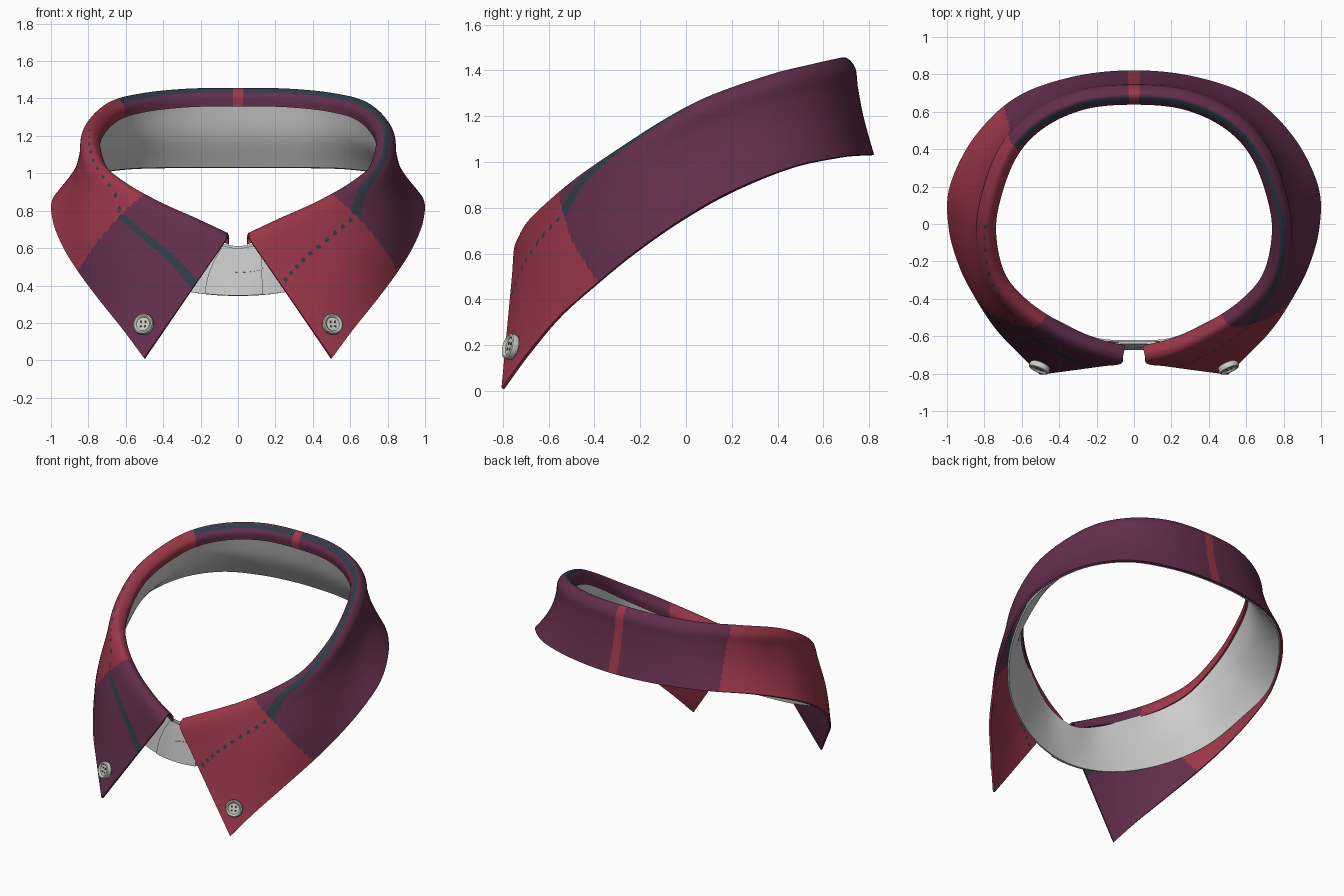
import bpy, bmesh, math
from mathutils import Vector as V

if "Cube" in bpy.data.objects:
    bpy.data.objects.remove(bpy.data.objects["Cube"])


def mat(name, r, g, b):
    m = bpy.data.materials.new(name)
    lin = [((c / 255 + 0.055) / 1.055) ** 2.4 for c in (r, g, b)]
    m.diffuse_color = (*lin, 1)
    m.use_nodes = True
    m.node_tree.nodes["Principled BSDF"].inputs["Base Color"].default_value = m.diffuse_color
    return m


PURPLE, RED = mat("plum", 99, 46, 76), mat("brick_red", 155, 55, 72)
TEAL = mat("dark_teal", 46, 60, 72)
GREY, BUTTON = mat("lining_grey", 205, 205, 205), mat("button_ivory", 205, 205, 200)
DARK = mat("dark_grey", 60, 60, 60)


# Smooth curve through points, ghosts g0 / g1 continue it past both ends
def spline(pts, t, g0=None, g1=None):
    n = len(pts) - 1
    i = min(int(t), n - 1)
    f = t - i
    b, c = pts[i], pts[i + 1]
    a = pts[i - 1] if i > 0 else (g0 if g0 is not None else b * 2 - c)
    d = pts[i + 2] if i + 2 <= n else (g1 if g1 is not None else c * 2 - b)
    return 0.5 * (2 * b + (c - a) * f + (2 * a - 5 * b + 4 * c - d) * f * f
                  + (3 * b - a - 3 * c + d) * f ** 3)


def flip(p):
    return V((-p.x, p.y, p.z))


# Surface over cross-sections; signed u mirrors left and right
def surface(sections, u, v, closed=False):
    row = [spline(s, v) for s in sections]
    p = spline(row, abs(u), flip(row[1]), flip(row[-2]) if closed else None)
    return flip(p) if u < 0 else p


def grid(name, nu, nv, point, mats, pick=None, thick=0.014):
    bm = bmesh.new()
    vs = [[bm.verts.new(point(i / nu, j / nv)) for j in range(nv + 1)] for i in range(nu + 1)]
    for i in range(nu):
        for j in range(nv):
            f = bm.faces.new((vs[i][j], vs[i][j + 1], vs[i + 1][j + 1], vs[i + 1][j]))
            if pick:
                f.material_index = pick((i + 0.5) / nu, (j + 0.5) / nv)
    bmesh.ops.remove_doubles(bm, verts=bm.verts, dist=1e-5)
    ob = finish(name, bm, mats)
    mod = ob.modifiers.new("cloth", 'SOLIDIFY')
    mod.thickness, mod.offset = thick, 0
    bpy.ops.object.modifier_apply(modifier=mod.name)
    bpy.ops.object.shade_smooth_by_angle(angle=math.radians(40))
    return ob


def finish(name, bm, mats):
    bmesh.ops.recalc_face_normals(bm, faces=bm.faces)
    me = bpy.data.meshes.new(name)
    bm.to_mesh(me)
    bm.free()
    for m in mats:
        me.materials.append(m)
    ob = bpy.data.objects.new(name, me)
    bpy.context.collection.objects.link(ob)
    bpy.ops.object.select_all(action='DESELECT')
    ob.select_set(True)
    bpy.context.view_layer.objects.active = ob
    return ob


# Half outlines from centre back to front: fold crest, leaf edge, stand front edge
crest = [V(p) for p in ((0, .69, 1.45), (.28, .662, 1.445), (.52, .55, 1.42), (.68, .37, 1.375),
                        (.775, .1, 1.28), (.785, -.1, 1.175), (.73, -.3, 1.045), (.6, -.45, .94),
                        (.42, -.57, .84), (.22, -.66, .75), (.06, -.70, .675))]
edge = [V(p) for p in ((0, .815, 1.03), (.33, .78, 1.03), (.63, .67, 1.02), (.85, .46, .975),
                       (.98, .2, .87), (.985, -.02, .745), (.93, -.22, .605), (.85, -.38, .475),
                       (.74, -.55, .325), (.61, -.69, .16), (.5, -.8, .01))]
low_front = [V(p) for p in ((.93, -.05, .75), (.83, -.26, .61), (.66, -.44, .50),
                            (.44, -.565, .41), (.22, -.635, .36), (0, -.66, .345))]
flare = (.01, .01, .02, .035, .05, .03, 0, -.03, -.03, -.015, 0)

leaf, stand = [], []
for i, (c, b) in enumerate(zip(crest, edge)):
    t = crest[min(i + 1, 10)] - (crest[i - 1] if i else flip(crest[1]))
    n = V((-t.y, t.x, 0)).normalized()
    up = V((0, 0, 1))
    o = c + n * .042 - up * .04
    drop = .092 if i < 8 else (.085, .07, .055)[i - 8]
    sec = [c - n * .042 - up * drop, c - n * .042 - up * drop * .42, c, o]
    for k in (.22, .5, .75, 1):
        sec.append(o.lerp(b, k) - n * flare[i] * math.sin(math.pi * k))
    leaf.append(sec)
    # the stand leans out to meet the leaf hem at the back and sides
    low = b - n * .016 + up * .004 if i < 5 else low_front[i - 5]
    top = c - n * (.034 if i < 8 else .05) - up * .08
    if i == 10:
        top = V((0, -.625, .61))
    mid = top.lerp(low, .5) - n * (max(flare[i], 0) + .015 if i < 8 else 0)
    stand.append([top, mid, low])

# Centre of the thin teal plaid line, as (u, v)
line = ((0, 1.6), (2, 1.6), (3, 1.7), (4, 1.9), (5, 2.2), (6, 2.6), (6.8, 3.1), (7.4, 3.95), (10, 4.55))


def teal_v(u):
    for (a, p), (b, q) in zip(line, line[1:]):
        if u <= b:
            return p + (q - p) * (u - a) / (b - a)
    return line[-1][1]


# Plaid rule: 0 plum, 1 red, 2 teal
def plaid(s, r):
    su, v = s * 20 - 10, r * 7
    u = abs(su)
    d = abs(v - teal_v(u))
    k = min(1, (7 - v) / 5)
    front_seam, back_seam = 7 + .6 * k, 2.25 + .5 * k
    if u < .11:
        return 1
    if su > 0:
        if u > front_seam:
            return 2 if d < .07 and u % .25 < .11 else 1
        return 2 if d < .28 else 0
    if u > front_seam:
        return 2 if d < .12 else 0
    if u > back_seam:
        return 2 if d < .1 and 4.5 < u and u % .3 < .1 else 1
    return 2 if d < .26 else 0


# Folded collar leaf
grid("collar_leaf", 400, 126, lambda s, r: surface(leaf, s * 20 - 10, r * 7),
     [PURPLE, RED, TEAL], plaid)

# Inner stand band
grid("collar_stand", 120, 10, lambda s, r: surface(stand, s * 20 - 10, r * 2, True), [GREY],
     thick=.01)


# Overlapping front tab of the stand; w runs across the centre front
def front(w, r, off):
    u = 10 - abs(w)
    p = surface(stand, u if w >= 0 else -u, r * 2, True)
    return p + V((0, -off, 0))


grid("stand_tab", 24, 10,
     lambda s, r: front(.6 - s * (1.0 + .4 * math.sin(r * math.pi / 2)), .04 + .955 * r, .010),
     [GREY], thick=.01)


# Buttonhole: thin raised lens, slightly tilted
def hole(s, r):
    k = 2 * s - 1
    h = .013 * math.sqrt(max(.02, 1 - k * k))
    x = .05 + .085 * k
    z = .485 + .08 * .085 * k + h * (2 * r - 1)
    p = front(x / .22, (.61 - z) / .265, .017)
    return V((x, p.y, z))


grid("buttonhole", 16, 2, hole, [GREY], thick=.006)


# Buttons sit on the leaf near each point
def lathe(name, prof, m, place, segs=32):
    bm = bmesh.new()
    rings = [[bm.verts.new(place(rad * math.cos(a * math.tau / segs),
                                 rad * math.sin(a * math.tau / segs), h)) for a in range(segs)]
             for rad, h in prof]
    for p, q in zip(rings, rings[1:]):
        for a in range(segs):
            bm.faces.new((p[a], p[a - 1], q[a - 1], q[a]))
    bm.faces.new(rings[0])
    bm.faces.new(rings[-1])
    finish(name, bm, [m])
    bpy.ops.object.shade_smooth_by_angle(angle=math.radians(40))


for side, label in ((1, "right"), (-1, "left")):
    best = min(((surface(leaf, 8.5 + a * .05, 5 + b * .05), 8.5 + a * .05, 5 + b * .05)
                for a in range(30) for b in range(40)),
               key=lambda q: (q[0].x - .495) ** 2 + (q[0].z - .185) ** 2)
    p, u, v = best
    nrm = (surface(leaf, u + .05, v) - p).cross(surface(leaf, u, v + .05) - p).normalized()
    if nrm.y > 0:
        nrm = -nrm
    if side < 0:
        p, nrm = flip(p), flip(nrm)
    ex = V((0, 0, 1)).cross(nrm).normalized()
    ey = nrm.cross(ex)

    def place(x, y, h, p=p, ex=ex, ey=ey, nrm=nrm):
        return p + ex * x + ey * y + nrm * h

    lathe(label + "_button", [(.04, .004), (.054, .012), (.058, .028), (.055, .041), (.048, .045),
                              (.041, .041), (.037, .034), (.002, .033)], BUTTON, place)
    for k in range(4):
        cx, cy = .013 * (1 if k % 2 else -1), .013 * (1 if k > 1 else -1)
        lathe(f"{label}_button_hole_{k + 1}", [(.007, .031), (.007, .035)], DARK,
              lambda x, y, h, cx=cx, cy=cy, pl=place: pl(x + cx, y + cy, h), 12)
